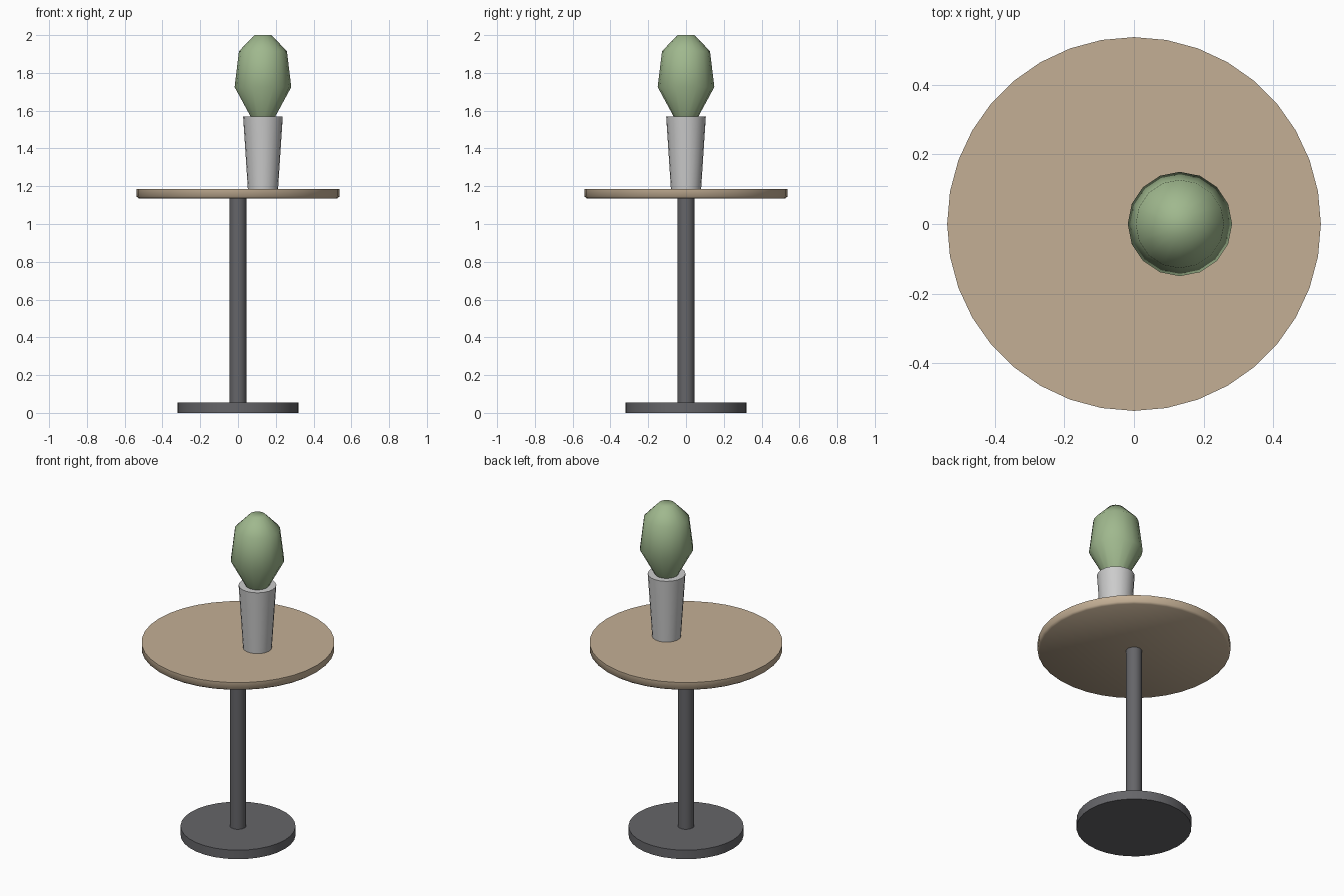
import bpy, bmesh, math

if "Cube" in bpy.data.objects:
    bpy.data.objects.remove(bpy.data.objects["Cube"])


def material(name, rgb):
    m = bpy.data.materials.new(name)
    m.diffuse_color = (*rgb, 1)
    m.use_nodes = True
    m.node_tree.nodes["Principled BSDF"].inputs["Base Color"].default_value = m.diffuse_color
    return m


def lathe(name, profile, sides, x=0.0, mat=None, angle=30):
    """Revolve a (radius, z) profile into a closed, capped solid."""
    bm = bmesh.new()
    rings = []
    for r, z in profile:
        rings.append([bm.verts.new((r * math.cos(2 * math.pi * i / sides),
                                    r * math.sin(2 * math.pi * i / sides), z))
                      for i in range(sides)])
    for a, b in zip(rings, rings[1:]):
        for i in range(sides):
            j = (i + 1) % sides
            bm.faces.new((a[i], a[j], b[j], b[i]))
    bm.faces.new(rings[0][::-1])
    bm.faces.new(rings[-1])
    mesh = bpy.data.meshes.new(name)
    bm.to_mesh(mesh)
    bm.free()
    ob = bpy.data.objects.new(name, mesh)
    ob.location.x = x
    bpy.context.collection.objects.link(ob)
    if mat:
        mesh.materials.append(mat)
    bpy.ops.object.select_all(action='DESELECT')
    ob.select_set(True)
    bpy.context.view_layer.objects.active = ob
    bpy.ops.object.shade_smooth_by_angle(angle=math.radians(angle))
    return ob


metal = material("dark_metal", (0.13, 0.13, 0.14))
wood = material("wood", (0.55, 0.43, 0.30))
ceramic = material("ceramic", (0.75, 0.74, 0.72))
leaf = material("leaf", (0.35, 0.48, 0.27))

# Pedestal: floor disc and post
lathe("base", [(0.32, 0), (0.32, 0.055)], 32, mat=metal)
lathe("post", [(0.045, 0.05), (0.045, 1.14)], 16, mat=metal)

# Round top with a slightly eased lower edge
lathe("table_top", [(0.525, 1.135), (0.537, 1.145), (0.537, 1.185)], 36,
      mat=wood, angle=60)

# Tapered pot and the bulb-shaped plant, set off-centre
lathe("pot", [(0.08, 1.185), (0.105, 1.57)], 20, x=0.132, mat=ceramic)
lathe("plant", [(0.055, 1.55), (0.15, 1.725), (0.127, 1.915), (0.045, 2.0)], 16,
      x=0.132, mat=leaf, angle=60)
